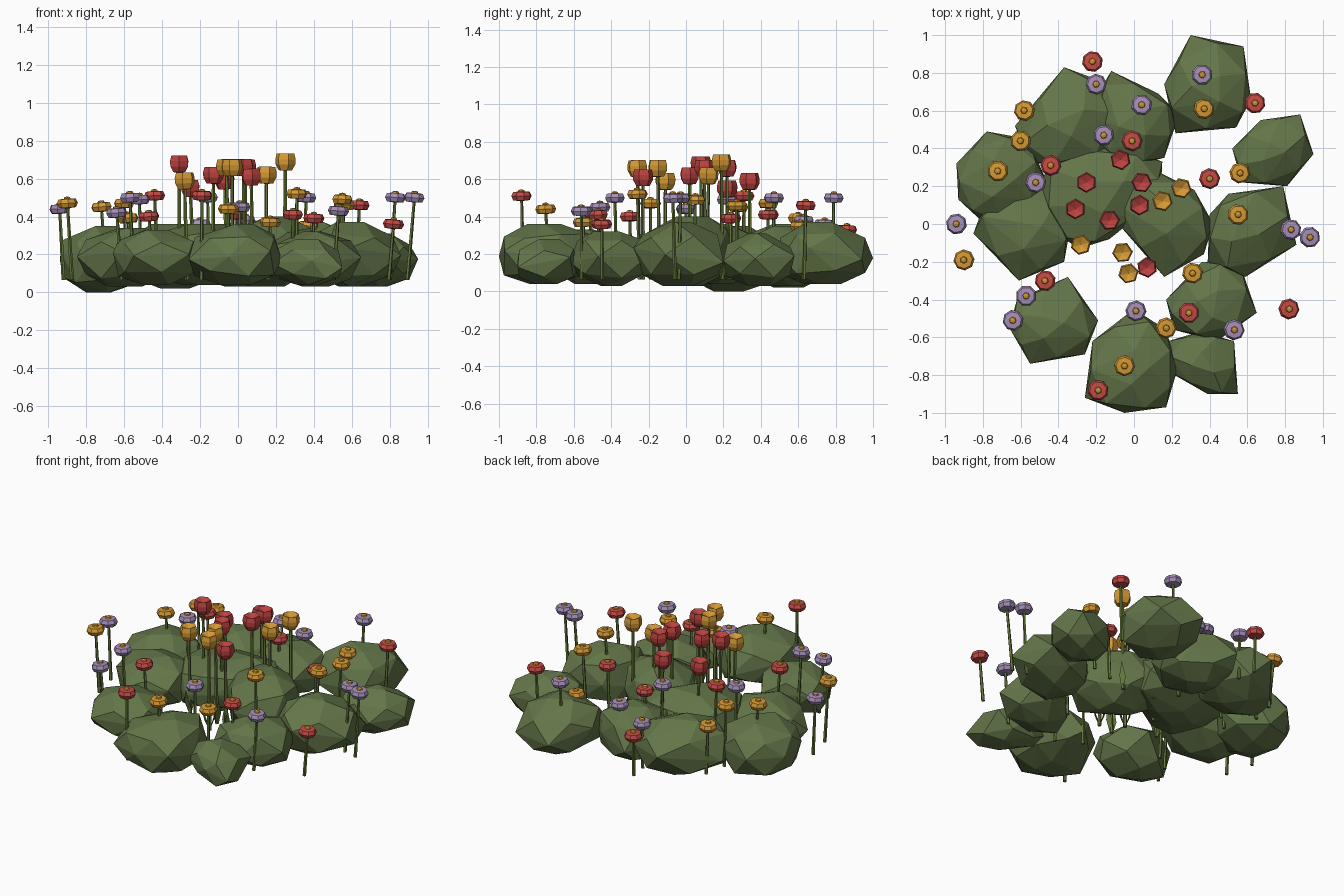
import bpy, bmesh, math, random
from mathutils import Vector, Matrix

random.seed(4)
old = bpy.data.objects.get("Cube")
if old:
    bpy.data.objects.remove(old, do_unlink=True)


def make_material(name, rgb):
    mat = bpy.data.materials.new(name)
    mat.use_nodes = True
    color = (*rgb, 1)
    mat.diffuse_color = color
    shader = mat.node_tree.nodes["Principled BSDF"]
    shader.inputs["Base Color"].default_value = color
    shader.inputs["Roughness"].default_value = 0.9
    return mat


BUSH = make_material("bush green", (0.125, 0.18, 0.066))
STEM = make_material("stem green", (0.13, 0.185, 0.042))
RED = make_material("petal red", (0.56, 0.07, 0.06))
CUP_RED = make_material("cup red", (0.5, 0.055, 0.05))
ORANGE = make_material("petal orange", (0.66, 0.32, 0.035))
PURPLE = make_material("petal purple", (0.38, 0.275, 0.48))
CENTRE = make_material("flower centre gold", (0.63, 0.3, 0.032))


def finish(bm, name, mat, matrix=None):
    bmesh.ops.recalc_face_normals(bm, faces=bm.faces)
    mesh = bpy.data.meshes.new(name)
    bm.to_mesh(mesh)
    bm.free()
    mesh.materials.append(mat)
    obj = bpy.data.objects.new(name, mesh)
    if matrix:
        obj.matrix_world = matrix
    bpy.context.collection.objects.link(obj)
    return obj


def revolve(name, profile, sides, mat, matrix):
    """Turn a (radius, height) profile about the z axis."""
    bm = bmesh.new()
    verts = [bm.verts.new((r, 0, z)) for r, z in profile]
    edges = [bm.edges.new(pair) for pair in zip(verts, verts[1:])]
    bmesh.ops.spin(bm, geom=verts + edges, axis=(0, 0, 1), cent=(0, 0, 0),
                   angle=math.tau, steps=sides)
    bmesh.ops.remove_doubles(bm, verts=bm.verts, dist=0.0005)
    return finish(bm, name, mat, matrix)


# Bush: faceted boulder shape grown from its plan outline (hundredths)
def bush(low, high, outline):
    corners = [Vector(p) / 100 for p in outline]
    middle = sum(corners, Vector((0, 0))) / len(corners)
    points = []

    def add(plan, scale, level):
        flat = middle + (plan - middle) * scale
        points.append((*flat, (low + (high - low) * level) / 100))

    for i, corner in enumerate(corners):
        edge = (corners[i - 1] + corner) / 2
        add(corner, 1, random.uniform(0.36, 0.6))
        add(edge, 0.95, random.uniform(0.74, 0.84))
        add(edge, 0.95, random.uniform(0.14, 0.24))
    # Crown and underside, each from every other corner
    for i, corner in enumerate(corners):
        add(corner, random.uniform(0.25, 0.42), 1 if i % 2 else 0)
    bm = bmesh.new()
    for p in points:
        bm.verts.new(p)
    bmesh.ops.convex_hull(bm, input=bm.verts)
    loose = [v for v in bm.verts if not v.link_faces]
    bmesh.ops.delete(bm, geom=loose, context="VERTS")
    finish(bm, "bush", BUSH)


bush(4, 37, [(30, 100), (58, 94), (62, 66), (54, 51), (22, 48), (16, 74)])
bush(3, 31, [(88, 58), (95, 37), (81, 20), (57, 22), (52, 40), (67, 55)])
bush(3, 37, [(79, 20), (86, -11), (59, -28), (39, -20), (40, 5), (50, 16)])
bush(3, 32, [(36, -20), (56, -21), (65, -47), (44, -62), (21, -56), (17, -40)])
bush(4, 28, [(18, -62), (35, -57), (53, -62), (55, -90), (39, -90), (18, -78)])
bush(4, 36, [(-26, -92), (-5, -100), (17, -97), (23, -77), (17, -56), (0, -45),
             (-22, -62)])
bush(4, 33, [(-35, -28), (-19, -51), (-26, -69), (-55, -74), (-66, -55), (-62, -40)])
bush(3, 34, [(-85, -5), (-61, -30), (-37, -20), (-33, 2), (-50, 20), (-78, 14)])
bush(0, 35, [(-94, 32), (-78, 49), (-56, 45), (-46, 22), (-62, 2), (-79, 0),
             (-93, 13)])
bush(2, 36, [(-37, 83), (-13, 74), (-8, 45), (-30, 29), (-56, 33), (-63, 52)])
bush(3, 35, [(-12, 81), (13, 69), (24, 58), (16, 35), (-5, 30), (-22, 45), (-20, 68)])
bush(3, 40, [(-10, 2), (16, -28), (37, -16), (42, 0), (32, 18), (12, 28), (-8, 18)])
bush(4, 36, [(-50, 22), (-43, -4), (-29, -13), (-13, -8), (14, 14), (15, 33),
             (-10, 42), (-40, 38)])


# Stem from the ground to the bloom; returns the frames of bloom and foot
def stem(x, y, z, radius):
    head = Vector((x, y, z)) / 100
    lean = Vector((random.uniform(-0.01, 0.01), random.uniform(-0.01, 0.01), 0))
    foot = Vector((head.x * 0.97, head.y * 0.98, 0.065)) + lean
    turn = (head - foot).to_track_quat("Z", "Y").to_matrix().to_4x4()
    length = (head - foot).length
    profile = [(0, 0), (radius, 0), (radius * 0.75, length), (0, length)]
    revolve("stem", profile, 5, STEM, Matrix.Translation(foot) @ turn)
    return Matrix.Translation(head) @ turn, Matrix.Translation(foot) @ turn


# Open flower: thick faceted petal disc with a small raised centre
def open_flower(x, y, z, mat):
    frame, _ = stem(x, y, z, 0.011)
    petals = [(0, -0.027), (0.045, -0.023), (0.056, 0), (0.046, 0.022), (0, 0.026)]
    revolve("petals", petals, 8, mat, frame)
    centre = [(0, 0.015), (0.022, 0.018), (0.016, 0.032), (0, 0.036)]
    revolve("flower_centre", centre, 6, CENTRE, frame)


# Cup flower: six-sided bloom with a shallow hollow, and two leaves at the foot
def cup_flower(x, y, top, mat):
    frame, foot = stem(x, y, top - 8, 0.012)
    cup = [(0, -0.008), (0.036, -0.006), (0.053, 0.025), (0.055, 0.052),
           (0.047, 0.082), (0, 0.06)]
    revolve("cup_petals", cup, 6, mat, frame)
    for angle in (0, math.pi):
        bm = bmesh.new()
        blade = [(0, -0.01, 0), (0.03, -0.018, 0.08), (0.045, 0, 0.17),
                 (0.03, 0.018, 0.08), (0, 0.01, 0)]
        bm.faces.new([bm.verts.new(p) for p in blade])
        spin = Matrix.Rotation(angle + x, 4, "Z")
        finish(bm, "leaf", STEM, foot @ spin)


# Flower places in hundredths: x, y, height
OPEN_PURPLE = [
    (-94, 0, 44), (-20, 74, 36), (-16, 47, 50), (4, 63, 38), (36, 79, 50),
    (-52, 22, 49), (-57, -38, 50), (-64, -51, 42), (1, -46, 45),
    (53, -56, 43), (83, -3, 50), (93, -7, 50),
]
OPEN_RED = [
    (-22, 86, 33), (64, 64, 46), (-1, 44, 41), (-44, 31, 51), (40, 24, 39),
    (29, -47, 41), (82, -45, 36), (-47, -30, 40), (-19, -88, 51),
]
OPEN_ORANGE = [
    (-58, 60, 39), (-60, 44, 47), (-72, 28, 45), (-90, -19, 47), (37, 61, 35),
    (56, 27, 46), (55, 5, 49), (31, -26, 52), (17, -55, 37), (-5, -75, 44),
]
CUPS_RED = [
    (-31, 8, 72), (-25, 22, 59), (-7, 34, 63), (4, 22, 70), (3, 10, 70),
    (-13, 2, 66), (7, -23, 65),
]
CUPS_ORANGE = [
    (25, 19, 73), (15, 12, 66), (-28, -11, 63), (-6, -15, 70), (-3, -26, 70),
]
for places, mat in ((OPEN_PURPLE, PURPLE), (OPEN_RED, RED), (OPEN_ORANGE, ORANGE)):
    for place in places:
        open_flower(*place, mat)
for places, mat in ((CUPS_RED, CUP_RED), (CUPS_ORANGE, ORANGE)):
    for place in places:
        cup_flower(*place, mat)
